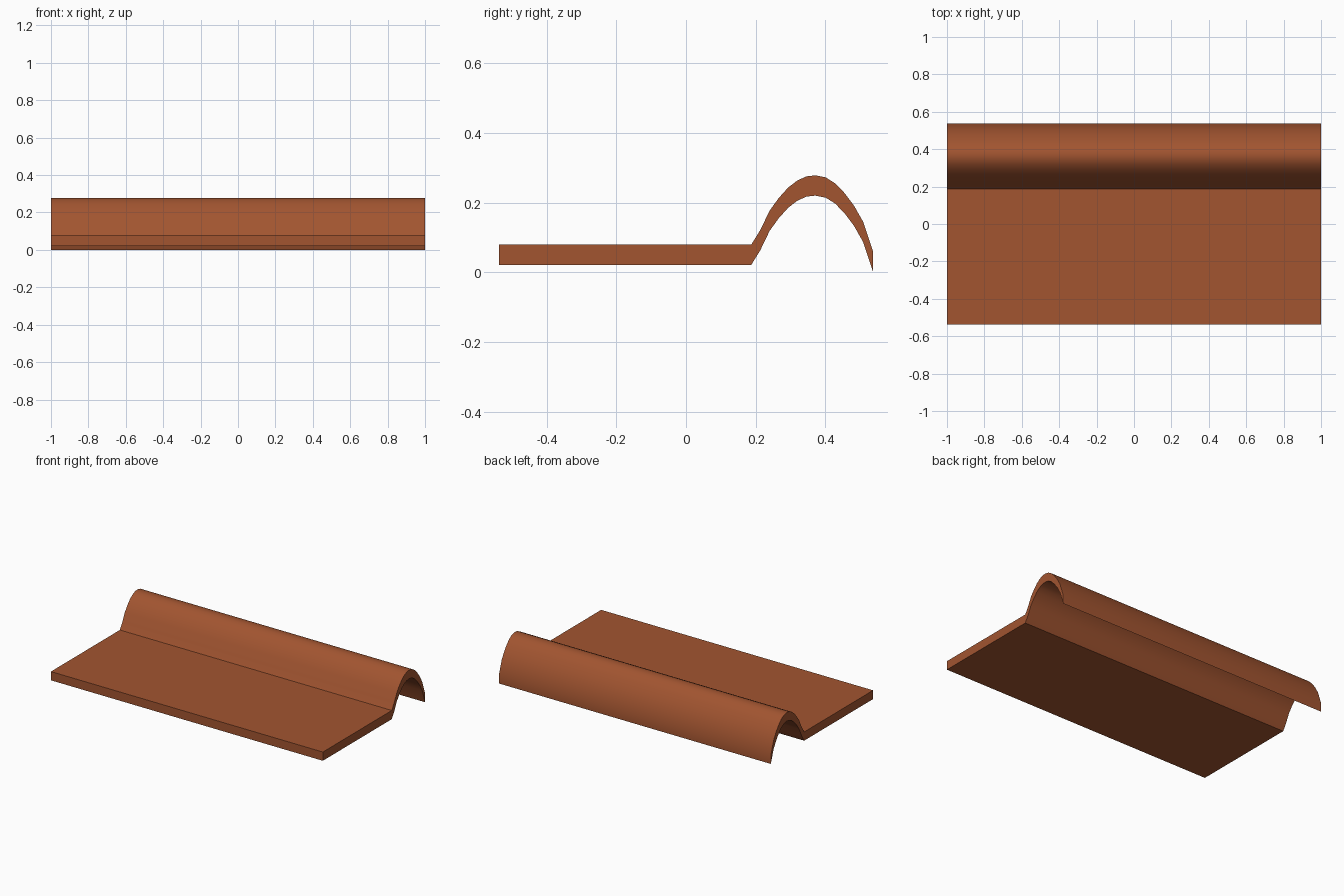
import bpy
import bmesh
from math import radians

cube = bpy.data.objects.get("Cube")
if cube:
    bpy.data.objects.remove(cube, do_unlink=True)

# Terracotta clay
clay = bpy.data.materials.new("terracotta")
clay.use_nodes = True
colour = (0.36, 0.09, 0.03, 1)
clay.diffuse_color = colour
clay.node_tree.nodes["Principled BSDF"].inputs["Base Color"].default_value = colour

# Upper edge of the cross-section (y, z): flat pan, then the rolled ridge
upper = [(-0.537, 0.079), (0.187, 0.079), (0.213, 0.121), (0.24, 0.177),
         (0.266, 0.213), (0.293, 0.243), (0.319, 0.263), (0.345, 0.275),
         (0.371, 0.278), (0.401, 0.272), (0.428, 0.255), (0.455, 0.227),
         (0.482, 0.191), (0.508, 0.145), (0.537, 0.058)]
THICKNESS = 0.058
HALF_LENGTH = 1.0

# Roof tile: thicken the profile vertically and extrude it along x
bm = bmesh.new()
top = [bm.verts.new((-HALF_LENGTH, y, z)) for y, z in upper]
bottom = [bm.verts.new((-HALF_LENGTH, y, z - THICKNESS)) for y, z in upper]
end_cap = bm.faces.new(top + bottom[::-1])
extruded = bmesh.ops.extrude_face_region(bm, geom=[end_cap], use_keep_orig=True)
moved = [g for g in extruded["geom"] if isinstance(g, bmesh.types.BMVert)]
bmesh.ops.translate(bm, verts=moved, vec=(2 * HALF_LENGTH, 0, 0))
bmesh.ops.recalc_face_normals(bm, faces=bm.faces)

mesh = bpy.data.meshes.new("roof_tile")
bm.to_mesh(mesh)
bm.free()
mesh.materials.append(clay)
tile = bpy.data.objects.new("roof_tile", mesh)
bpy.context.collection.objects.link(tile)

# Smooth roll, crisp corners
bpy.ops.object.select_all(action="DESELECT")
tile.select_set(True)
bpy.context.view_layer.objects.active = tile
bpy.ops.object.shade_smooth_by_angle(angle=radians(30))
